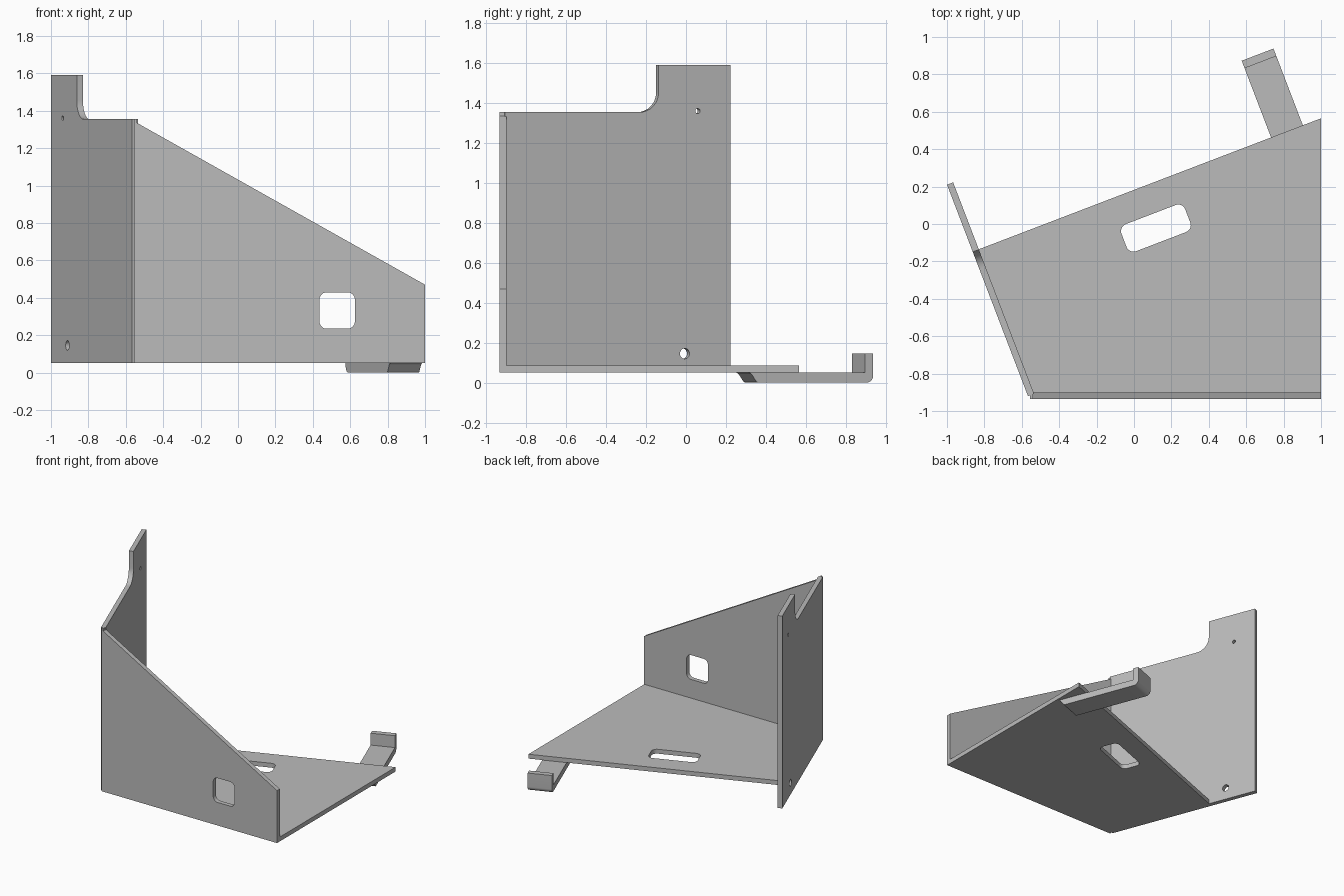
import bpy, bmesh, math
from mathutils import Vector, Matrix

cube = bpy.data.objects.get("Cube")
if cube:
    bpy.data.objects.remove(cube, do_unlink=True)

# One plain metal colour
metal = bpy.data.materials.new("grey_metal")
metal.use_nodes = True
grey = (0.5, 0.5, 0.5, 1)
metal.diffuse_color = grey
metal.node_tree.nodes["Principled BSDF"].inputs["Base Color"].default_value = grey

T = 0.035                          # sheet thickness
BASE = 0.05                        # underside of the tray
SLANT = math.radians(20.95)        # skew of the side wall and rear edge
X, Y, Z = Vector((1, 0, 0)), Vector((0, 1, 0)), Vector((0, 0, 1))
ALONG = Vector((-math.sin(SLANT), math.cos(SLANT), 0))
ACROSS = Vector((math.cos(SLANT), math.sin(SLANT), 0))


def rounded(corners, steps=8):
    """Corners are (x, y) or (x, y, radius); returns the loop with arcs."""
    out = []
    for i, c in enumerate(corners):
        p = Vector(c[:2])
        if len(c) < 3:
            out.append(p)
            continue
        a = (Vector(corners[i - 1][:2]) - p).normalized()
        b = (Vector(corners[(i + 1) % len(corners)][:2]) - p).normalized()
        half = a.angle(b) / 2
        centre = p + (a + b).normalized() * c[2] / math.sin(half)
        start = p + a * c[2] / math.tan(half) - centre
        end = p + b * c[2] / math.tan(half) - centre
        sweep = start.angle(end)
        for k in range(steps + 1):
            t = k / steps
            out.append(centre + (start * math.sin((1 - t) * sweep)
                                 + end * math.sin(t * sweep)) / math.sin(sweep))
    return out


def rounded_slot(centre, u, v, length, width, radius):
    centre, u, v = Vector(centre), Vector(u[:2]), Vector(v[:2])
    signs = ((-1, -1), (1, -1), (1, 1), (-1, 1))
    return rounded([(*(centre + u * a * length / 2 + v * b * width / 2), radius)
                    for a, b in signs])


def round_hole(x, y, radius, sides=24):
    return [Vector((x + radius * math.cos(k * math.tau / sides),
                    y + radius * math.sin(k * math.tau / sides)))
            for k in range(sides)]


def plate(name, loops, origin, u, v, thickness):
    """Fill an outline with holes in the u/v plane and thicken along u x v."""
    curve = bpy.data.curves.new(name + "_outline", "CURVE")
    curve.dimensions, curve.fill_mode = "2D", "BOTH"
    curve.extrude = thickness / 2
    for loop in loops:
        spline = curve.splines.new("POLY")
        spline.points.add(len(loop) - 1)
        for point, co in zip(spline.points, loop):
            point.co = (co.x, co.y, 0, 1)
        spline.use_cyclic_u = True
    helper = bpy.data.objects.new(name + "_outline", curve)
    bpy.context.collection.objects.link(helper)
    bpy.context.view_layer.update()
    evaluated = helper.evaluated_get(bpy.context.evaluated_depsgraph_get())
    mesh = bpy.data.meshes.new_from_object(evaluated)
    bpy.data.objects.remove(helper, do_unlink=True)
    bpy.data.curves.remove(curve)

    n = u.cross(v)
    place = Matrix((u, v, n)).transposed().to_4x4()
    place.translation = Vector(origin) + n * thickness / 2
    bm = bmesh.new()
    bm.from_mesh(mesh)
    bmesh.ops.remove_doubles(bm, verts=bm.verts, dist=0.0001)
    bmesh.ops.transform(bm, matrix=place, verts=bm.verts)
    bmesh.ops.recalc_face_normals(bm, faces=bm.faces)
    bm.to_mesh(mesh)
    bm.free()
    mesh.name = name
    mesh.materials.clear()
    mesh.materials.append(metal)
    obj = bpy.data.objects.new(name, mesh)
    bpy.context.collection.objects.link(obj)
    bpy.ops.object.select_all(action="DESELECT")
    obj.select_set(True)
    bpy.context.view_layer.objects.active = obj
    bpy.ops.object.shade_smooth_by_angle(angle=math.radians(30))
    return obj


# Tray floor with a slanted slot
plate("floor_plate",
      [rounded([(-0.55, -0.93), (1, -0.93), (1, 0.565), (-0.845, -0.141)]),
       rounded_slot((0.117, -0.022), ACROSS, ALONG, 0.365, 0.155, 0.04)],
      (0, 0, BASE), X, Y, T)

# Sloping front wall with a rounded window
plate("front_wall",
      [rounded([(-0.555, BASE), (1, BASE), (1, 0.47), (-0.54, 1.335),
                (-0.54, 1.355), (-0.555, 1.355)]),
       rounded_slot((0.53, 0.332), X, Y, 0.19, 0.195, 0.04)],
      (0, -0.9, 0), X, Z, T)

# Skewed side wall with a raised rear tab and two fixing holes
plate("side_wall",
      [rounded([(0, BASE), (1.21, BASE), (1.21, 1.59), (0.825, 1.59),
                (0.825, 1.355, 0.1), (0, 1.355)]),
       round_hole(0.965, 0.145, 0.026),
       round_hole(1.035, 1.36, 0.013)],
      (-0.567, -0.92, 0), ALONG, Z, T)

# Offset arm under the floor, ending in an upturned lip
plate("hook_arm",
      [rounded([(0, BASE), (0.025, BASE, 0.02), (0.06, 0, 0.02), (0.683, 0, 0.035),
                (0.683, 0.145), (0.64, 0.145), (0.64, BASE)])],
      (0.82, 0.235, 0), ALONG, Z, 0.182)
